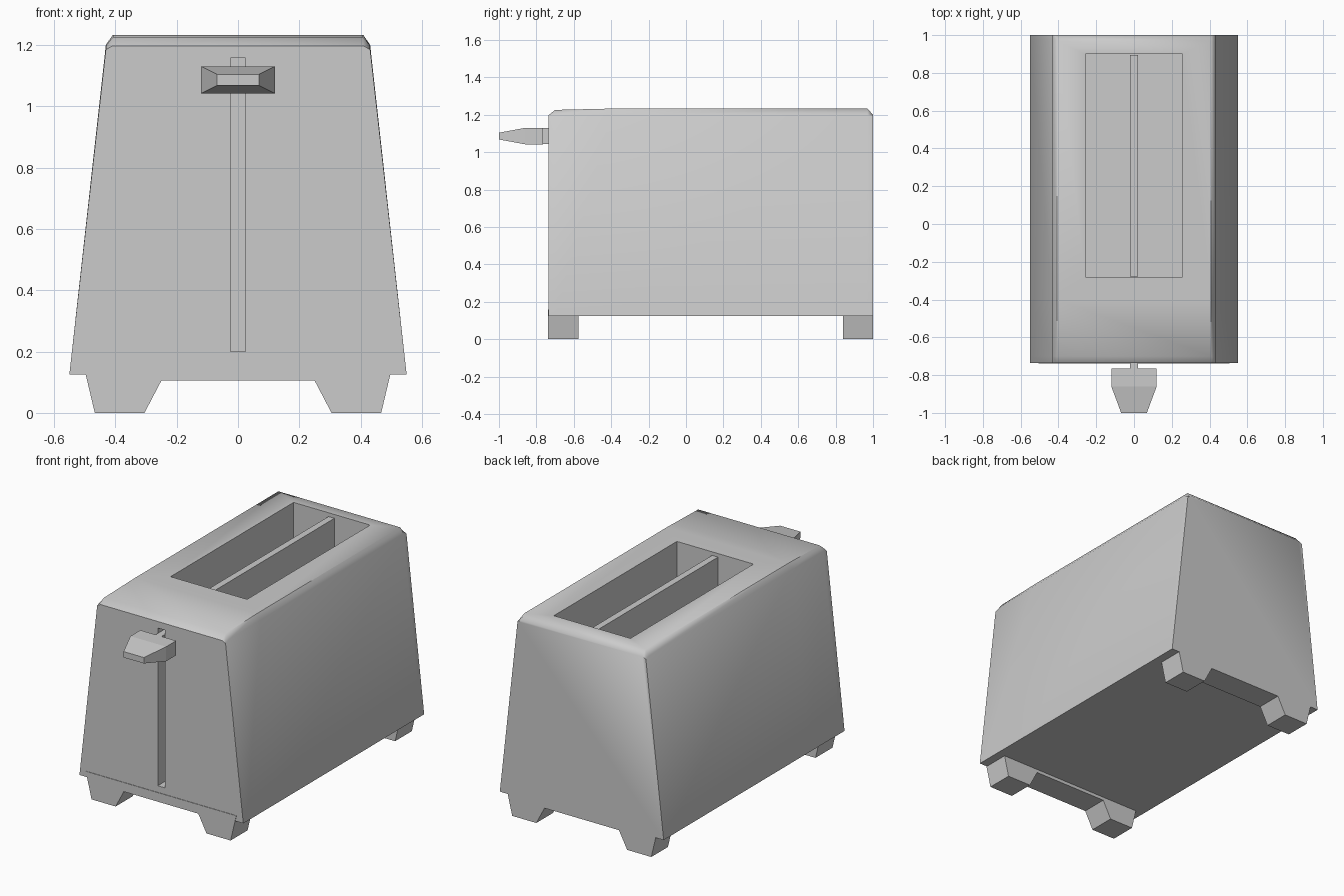
import bpy, bmesh, math

if "Cube" in bpy.data.objects:
    bpy.data.objects.remove(bpy.data.objects["Cube"])

gray = bpy.data.materials.new("light gray")
gray.diffuse_color = (0.6, 0.6, 0.6, 1)
gray.use_nodes = True
gray.node_tree.nodes["Principled BSDF"].inputs["Base Color"].default_value = gray.diffuse_color


def loft(name, rings):
    """Skin a solid through matching closed rings of points."""
    bm = bmesh.new()
    vs = [[bm.verts.new(p) for p in r] for r in rings]
    n = len(rings[0])
    for a, b in zip(vs, vs[1:]):
        for i in range(n):
            j = (i + 1) % n
            bm.faces.new((a[i], a[j], b[j], b[i]))
    bm.faces.new(vs[0])
    bm.faces.new(vs[-1])
    bmesh.ops.recalc_face_normals(bm, faces=bm.faces)
    me = bpy.data.meshes.new(name)
    bm.to_mesh(me)
    bm.free()
    me.materials.append(gray)
    ob = bpy.data.objects.new(name, me)
    bpy.context.collection.objects.link(ob)
    return ob


def rect(hx, y, z0, z1):
    return [(-hx, y, z0), (hx, y, z0), (hx, y, z1), (-hx, y, z1)]


def box(name, hx, y0, y1, z0, z1):
    return loft(name, [rect(hx, y0, z0, z1), rect(hx, y1, z0, z1)])


# Body: tapered section with chamfered shoulders, top easing down to the front
def body_ring(y, shoulder, top):
    half = [(0.55, 0.125), (0.431, shoulder), (0.408, top)]
    return ([(x, y, z) for x, z in half] +
            [(-x, y, z) for x, z in reversed(half)])


body = loft("body", [
    body_ring(-0.735, 1.185, 1.197),
    body_ring(-0.70, 1.197, 1.226),
    body_ring(-0.40, 1.20, 1.233),
    body_ring(0.97, 1.20, 1.233),
    body_ring(1.0, 1.19, 1.20),
])

# Bread well and lever track cut into the body
for cutter in (box("well_cutter", 0.257, -0.28, 0.90, 0.25, 1.5),
               box("track_cutter", 0.024, -0.9, -0.62, 0.20, 1.157)):
    cutter.hide_render = True
    mod = body.modifiers.new("cut", 'BOOLEAN')
    mod.operation = 'DIFFERENCE'
    mod.solver = 'EXACT'
    mod.object = cutter
    bpy.context.view_layer.objects.active = body
    bpy.ops.object.modifier_apply(modifier=mod.name)
    bpy.data.objects.remove(cutter)

bpy.ops.object.select_all(action='DESELECT')
body.select_set(True)
bpy.ops.object.shade_smooth_by_angle(angle=math.radians(50))

# Divider between the two bread slots
box("slot_divider", 0.02, -0.279, 0.896, 0.24, 1.212)

# Lever stem and tapered knob
box("lever_stem", 0.02, -0.78, -0.60, 1.043, 1.128)
loft("lever_knob", [
    rect(0.12, -0.765, 1.042, 1.13),
    rect(0.12, -0.86, 1.042, 1.13),
    rect(0.068, -1.0, 1.068, 1.104),
])

# Foot bars: two feet joined by a raised strap, front and back
half = [(0.25, 0.105), (0.305, 0.0), (0.467, 0.0), (0.505, 0.16)]
profile = half + [(-x, z) for x, z in reversed(half)]
for name, y0, y1 in (("front_foot_bar", -0.738, -0.575),
                     ("back_foot_bar", 0.84, 1.0)):
    loft(name, [[(x, y, z) for x, z in profile] for y in (y0, y1)])
